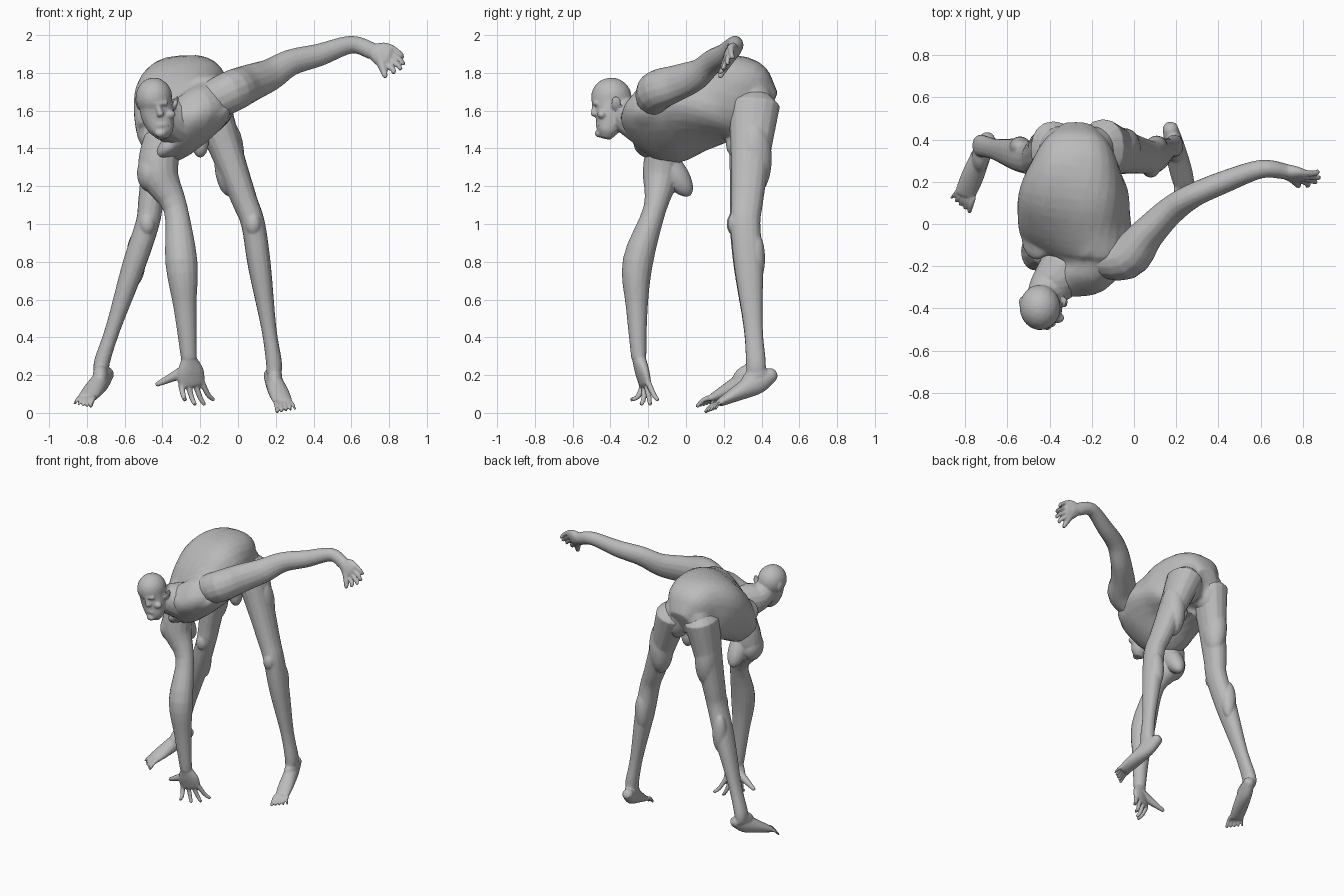
import bpy, bmesh, math
from mathutils import Vector, Matrix

if "Cube" in bpy.data.objects:
    bpy.data.objects.remove(bpy.data.objects["Cube"])

GREY = (.5, .5, .5, 1)
clay = bpy.data.materials.new("grey clay")
clay.use_nodes = True
clay.diffuse_color = GREY
clay.node_tree.nodes["Principled BSDF"].inputs["Base Color"].default_value = GREY

X, Y, Z = Matrix.Identity(3)


def spline(rows, steps=4):
    """Refine a list of section vectors with a smooth curve through them."""
    smooth = []
    for i in range(len(rows) - 1):
        before, start = rows[max(i - 1, 0)], rows[i]
        end, after = rows[i + 1], rows[min(i + 2, len(rows) - 1)]
        for step in range(steps):
            t = step / steps
            pull_in, pull_out = (end - before) / 2, (after - start) / 2
            ease = t * t * (3 - 2 * t)
            smooth.append(start.lerp(end, ease) + pull_in * t * (1 - t) ** 2
                          - pull_out * t * t * (1 - t))
    return smooth + [rows[-1]]


def tube(bm, path, widths, depths=None, side=X, flat=1, roll=None, box=1, sides=16):
    """Loft oval sections along a path; box below one squares them off."""
    depths = depths or [width * flat for width in widths]
    rows = spline([Vector((*spot, width, depth))
                   for spot, width, depth in zip(path, widths, depths)])
    spots = [Vector(row[:3]) for row in rows]
    rings = []
    for i, spot in enumerate(spots):
        along = (spots[min(i + 1, len(spots) - 1)] - spots[max(i - 1, 0)]).normalized()
        across = (side - side.dot(along) * along).normalized()
        if roll:
            across = Matrix.Rotation(roll(spot), 3, along) @ across
        up = along.cross(across)
        width, depth = rows[i][3], rows[i][4]
        # rounded tips on both ends
        tip = along * min(width, depth) / 2
        sections = [(spot, 1)]
        if i == 0:
            sections.insert(0, (spot - tip, .6))
        if i == len(spots) - 1:
            sections.append((spot + tip, .6))
        for middle, size in sections:
            ring = []
            for k in range(sides):
                angle = math.tau * k / sides
                c, s = math.cos(angle), math.sin(angle)
                c, s = math.copysign(abs(c) ** box, c), math.copysign(abs(s) ** box, s)
                ring.append(bm.verts.new(middle + size * (across * c * width + up * s * depth)))
            rings.append(ring)
    for lower, upper in zip(rings, rings[1:]):
        for k in range(sides):
            nxt = (k + 1) % sides
            bm.faces.new((lower[k], lower[nxt], upper[nxt], upper[k]))
    bm.faces.new(rings[0][::-1])
    bm.faces.new(rings[-1])


def ball(bm, spot, radii, tilt=0, axis='Y'):
    turn = Matrix.Rotation(math.radians(tilt), 3, axis).to_quaternion()
    place = Matrix.LocRotScale(Vector(spot), turn, Vector(radii))
    bmesh.ops.create_icosphere(bm, subdivisions=3, radius=1, matrix=place)


def digit(bm, base, tip, bend, thick):
    """One finger or toe, bent at its middle joint."""
    middle = base.lerp(tip, .5) + bend
    tube(bm, [base, middle, tip], [thick * 1.2, thick, thick * .8], side=X + Y, sides=8)


def hand(bm, wrist, first, last, first_tip, last_tip, thumb_tip):
    """Palm, four fanned fingers and a thumb."""
    wrist, first, last, first_tip, last_tip, thumb_tip = map(
        Vector, (wrist, first, last, first_tip, last_tip, thumb_tip))
    knuckles = (first + last) / 2
    out = (knuckles - wrist).normalized()
    spread = last - first
    half = spread.length / 2 + .015
    tube(bm, [wrist, wrist.lerp(knuckles, .5), knuckles], [.04, half, half],
         [.036, .034, .026], side=spread)
    for i in range(4):
        t = i / 3
        tip = first_tip.lerp(last_tip, t) + out * .03 * math.sin(math.pi * t)
        digit(bm, first.lerp(last, t), tip, out * .02, .014)
    root = wrist.lerp(knuckles, .4)
    tube(bm, [root, root.lerp(thumb_tip, .5), thumb_tip], [.04, .026, .013], sides=10)


def foot(bm, heel, front, inner):
    """Wedge foot with five toes; inner is the x direction of the big toe."""
    heel, front = Vector(heel), Vector(front)
    tube(bm, [heel.lerp(front, t) for t in (0, .3, .7, 1)],
         [.036, .046, .054, .05], [.036, .06, .04, .022])
    ball(bm, heel.lerp(front, .35) + Z * .035, (.04, .08, .05), 35, 'X')   # instep
    ahead = (front - heel).normalized()
    sideways = ahead.cross(Z).normalized()
    sideways *= math.copysign(1, sideways.x * inner)
    for i in range(5):
        base = front + sideways * (.04 - .02 * i)
        tip = base + ahead * (.075 - .008 * i) + sideways * (.01 - .006 * i) - Z * .015
        digit(bm, base, tip, Z * .01, .013 - .001 * i)


def leg(bm, hip, knee, ankle):
    """Thigh and calf masses spaced along the two bones, with a kneecap."""
    hip, knee, ankle = Vector(hip), Vector(knee), Vector(ankle)
    path = [hip, hip.lerp(knee, .4), hip.lerp(knee, .8), knee,
            knee.lerp(ankle, .3), knee.lerp(ankle, .75), ankle, ankle - Z * .06]
    tube(bm, path, [.11, .085, .068, .063, .061, .04, .042, .04], flat=1.25, box=.9)
    ball(bm, hip.lerp(knee, .45) + Y * .02, (.08, .095, .2))       # thigh muscle
    ball(bm, knee - Y * .055, (.042, .04, .06))                    # kneecap
    ball(bm, knee.lerp(ankle, .25) + Y * .04, (.052, .05, .14))    # calf


def fuse(name, bm, voxel):
    """Blend overlapping masses into one skin, then thin it to broad facets."""
    bmesh.ops.recalc_face_normals(bm, faces=bm.faces)
    mesh = bpy.data.meshes.new(name)
    bm.to_mesh(mesh)
    bm.free()
    part = bpy.data.objects.new(name, mesh)
    bpy.context.collection.objects.link(part)
    skin = part.modifiers.new("skin", 'REMESH')
    skin.mode, skin.voxel_size = 'VOXEL', voxel
    soft = part.modifiers.new("soft", 'SMOOTH')
    soft.iterations = 3
    thin = part.modifiers.new("thin", 'DECIMATE')
    thin.ratio = .17
    bpy.ops.object.select_all(action='DESELECT')
    bpy.context.view_layer.objects.active = part
    part.select_set(True)
    bpy.ops.object.convert(target='MESH')
    part.data.materials.clear()
    part.data.materials.append(clay)
    bpy.ops.object.shade_smooth_by_angle(angle=math.radians(28))


def shoulder_twist(spot):
    """Nearly level at the pelvis, turning steadily until the shoulders."""
    return math.radians(40) * min(max((.28 - spot.y) / .38, 0), 1)


# torso: pelvis to twisted shoulder girdle
bm = bmesh.new()
tube(bm, [(-.27, .38, 1.64), (-.275, .3, 1.67), (-.285, .17, 1.66), (-.285, .04, 1.61),
          (-.27, -.1, 1.55), (-.28, -.2, 1.54), (-.33, -.26, 1.55)],
     [.14, .2, .25, .265, .28, .22, .12], [.16, .215, .225, .2, .16, .13, .1],
     roll=shoulder_twist, box=.74, sides=24)
for x in (-.36, -.18):
    ball(bm, (x, .355, 1.61), (.1, .11, .16))              # buttock
for x, z in ((-.34, 1.43), (-.13, 1.56)):
    ball(bm, (x, -.17, z), (.12, .11, .055), -40)          # chest muscle
for x, z in ((-.46, 1.57), (-.24, 1.74)):
    ball(bm, (x, -.06, z), (.09, .11, .04), -40)           # shoulder blade
ball(bm, (-.2, .26, 1.43), (.045, .05, .08))               # groin
fuse("torso", bm, .01)

# head: skull, jaw and neck, then the features
bm = bmesh.new()
ball(bm, (-.445, -.395, 1.67), (.097, .108, .105), -12, 'X')
tube(bm, [(-.44, -.395, 1.66), (-.425, -.4, 1.57), (-.405, -.415, 1.5), (-.4, -.42, 1.475)],
     [.09, .086, .066, .05], [.095, .08, .06, .045], box=.9)
tube(bm, [(-.43, -.34, 1.61), (-.4, -.3, 1.57), (-.33, -.22, 1.54)], [.08, .1, .13])
brow, nose = Vector((-.43, -.485, 1.64)), Vector((-.41, -.485, 1.58))
tube(bm, [brow - X * .05 + Y * .014, brow, brow + X * .05 + Y * .014], [.015] * 3, side=Y, sides=8)
tube(bm, [brow, brow.lerp(nose, .6), nose], [.012, .016, .02], sides=8)
ball(bm, nose + Y * .022 - Z * .055, (.036, .016, .016))               # mouth
ball(bm, nose + Y * .025 - Z * .1, (.03, .022, .022))                  # chin
for s in (-1, 1):
    ball(bm, nose + X * s * .045 + Y * .04, (.035, .025, .025))        # cheekbone
    ball(bm, brow + X * s * .1 + Y * .115, (.012, .026, .038), s * 15)    # ear
fuse("head", bm, .006)

# raised left arm
bm = bmesh.new()
wrist = (.71, .25, 1.915)
tube(bm, [(-.2, -.16, 1.62), (-.04, -.16, 1.7), (.06, -.05, 1.745), (.17, .06, 1.79),
          (.28, .135, 1.855), (.43, .2, 1.895), (.6, .26, 1.95), wrist],
     [.08, .105, .08, .066, .058, .053, .044, .038],
     [.1, .11, .1, .085, .07, .06, .047, .045], side=Y)
hand(bm, wrist, (.81, .24, 1.935), (.79, .21, 1.84), (.87, .25, 1.88), (.82, .18, 1.8),
     (.78, .18, 1.78))
fuse("left_arm", bm, .006)

# hanging right arm
bm = bmesh.new()
wrist = (-.26, -.25, .29)
tube(bm, [(-.4, -.11, 1.45), (-.42, -.13, 1.27), (-.33, -.165, 1.08), (-.3, -.255, .8),
          (-.28, -.26, .55), wrist], [.1, .105, .064, .085, .06, .042], flat=.95)
ball(bm, (-.47, -.13, 1.27), (.065, .09, .1))                  # shoulder cap
ball(bm, (-.4, -.07, 1.28), (.07, .07, .16), 35, 'X')          # armpit muscle
hand(bm, wrist, (-.3, -.23, .14), (-.19, -.2, .16), (-.28, -.29, .07), (-.13, -.15, .07),
     (-.43, -.2, .15))
fuse("right_arm", bm, .006)

# legs
bm = bmesh.new()
leg(bm, (-.15, .36, 1.63), (.08, .315, 1), (.19, .37, .27))
foot(bm, (.17, .46, .205), (.24, .18, .055), -1)
fuse("left_leg", bm, .006)

bm = bmesh.new()
leg(bm, (-.38, .35, 1.63), (-.48, .31, 1), (-.72, .37, .27))
foot(bm, (-.69, .41, .21), (-.8, .14, .08), 1)
fuse("right_leg", bm, .006)
